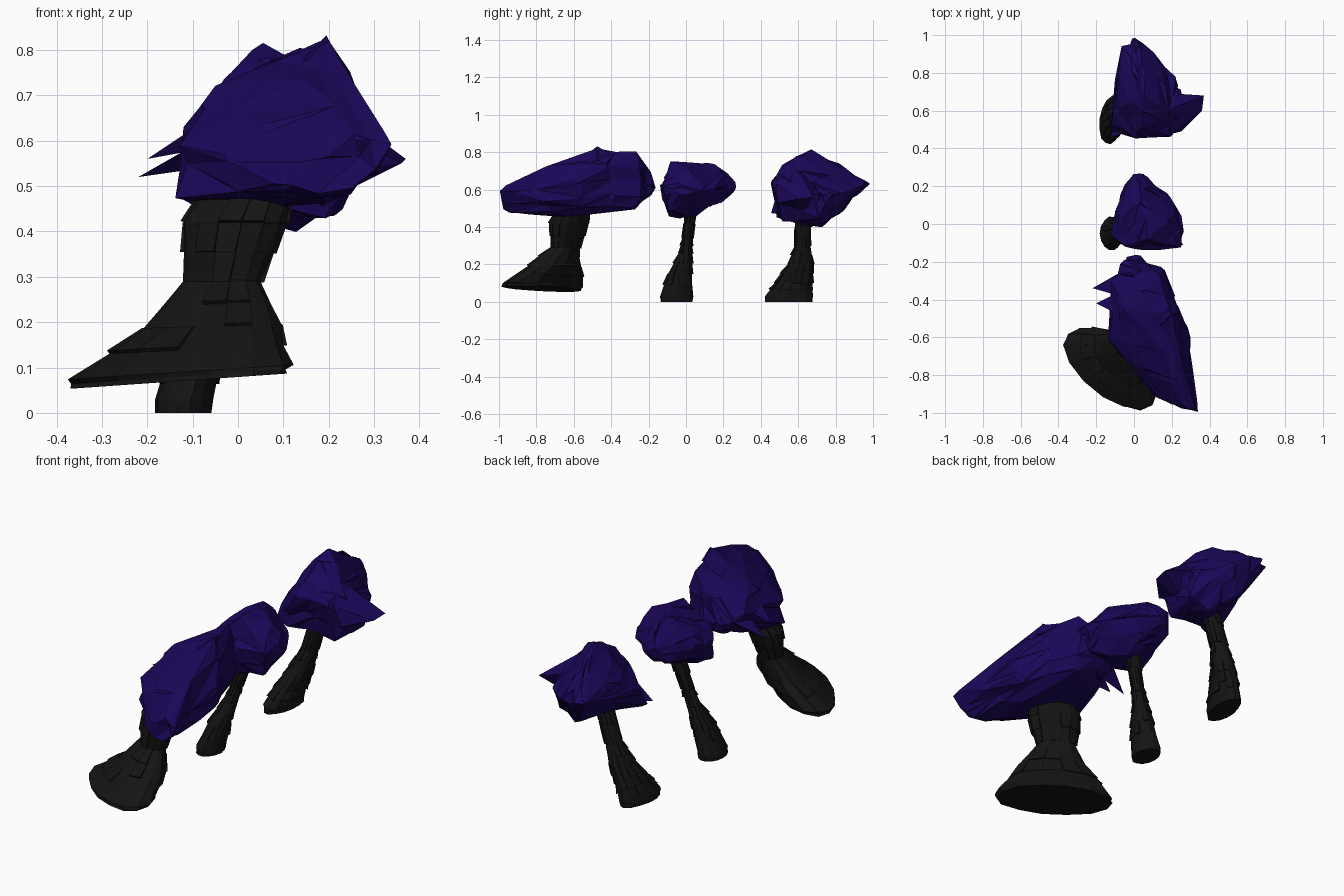
import bpy, bmesh, math, random
from mathutils import Vector

if "Cube" in bpy.data.objects:
    bpy.data.objects.remove(bpy.data.objects["Cube"])

random.seed(11)


def material(name, rgb):
    m = bpy.data.materials.new(name)
    m.diffuse_color = (*rgb, 1)
    m.use_nodes = True
    m.node_tree.nodes["Principled BSDF"].inputs["Base Color"].default_value = m.diffuse_color
    return m


LEAF = material("leaf_purple", (0.011, 0.002, 0.10))
BARK = material("bark_black", (0.007, 0.007, 0.007))


def finish(bm, name, mat):
    me = bpy.data.meshes.new(name)
    bm.to_mesh(me)
    bm.free()
    me.materials.append(mat)
    bpy.context.collection.objects.link(bpy.data.objects.new(name, me))


def trunk(name, sections, rot=0, tilt=0, sides=14):
    """Loft elliptical sections (z, cx, cy, rx, ry), then raise random bark plates."""
    levels = []
    for a, b in zip(sections, sections[1:]):
        levels += [a, tuple((p + q) / 2 for p, q in zip(a, b))]
    levels.append(sections[-1])
    bm = bmesh.new()
    c, s = math.cos(math.radians(rot)), math.sin(math.radians(rot))
    rings = []
    for z, cx, cy, rx, ry in levels:
        ring = []
        slope = tilt * max(0, 1 - (z - sections[0][0]) / 0.25)
        for i in range(sides):
            t = 2 * math.pi * i / sides
            r = random.uniform(0.96, 1.03)
            u, v = rx * r * math.cos(t), ry * r * math.sin(t)
            dx, dy = u * c - v * s, u * s + v * c
            ring.append(bm.verts.new((cx + dx, cy + dy, z + slope * dx)))
        rings.append(ring)
    side_faces = []
    for lo, hi in zip(rings, rings[1:]):
        for i in range(sides):
            j = (i + 1) % sides
            side_faces.append(bm.faces.new((lo[i], lo[j], hi[j], hi[i])))
    bm.faces.new(rings[0][::-1])
    bm.faces.new(rings[-1])
    bm.normal_update()
    # bark plates, loose at the lower edge
    for f in random.sample(side_faces[3 * sides:], int(len(side_faces) * 0.3)):
        n = f.normal.copy()
        new = bmesh.ops.extrude_discrete_faces(bm, faces=[f])["faces"][0]
        zmid = new.calc_center_median().z
        for v in new.verts:
            v.co += n * (0.009 if v.co.z < zmid else 0.003)
    finish(bm, name, BARK)


def hull_bm(points):
    bm = bmesh.new()
    for p in points:
        bm.verts.new(p)
    bmesh.ops.convex_hull(bm, input=bm.verts[:])
    bmesh.ops.delete(bm, geom=[v for v in bm.verts if not v.link_faces], context='VERTS')
    return bm


def canopy(name, points, lobes=(), rough=0.015):
    """Hull around key corner points, crumpled into folds, plus pointed lobes."""
    bm = hull_bm(points)
    corners = set(bm.verts)
    bmesh.ops.subdivide_edges(bm, edges=bm.edges[:], cuts=1, use_grid_fill=True)
    bmesh.ops.triangulate(bm, faces=bm.faces[:])
    bm.normal_update()
    for v in bm.verts:
        if v not in corners:
            v.co += v.normal * random.uniform(-rough, 0.6 * rough)
            v.co += Vector([random.uniform(-rough, rough) for _ in range(3)])
    # leaf folds: a raised point leaning towards one corner of a facet
    for f in random.sample(bm.faces[:], len(bm.faces) // 2):
        n, mid = f.normal.copy(), f.calc_center_median()
        lean = random.choice(f.verts[:]).co.copy()
        v = bmesh.ops.poke(bm, faces=[f])["verts"][0]
        v.co = mid.lerp(lean, 0.6) + n * random.uniform(0.001, 0.8 * rough)
    bmesh.ops.recalc_face_normals(bm, faces=bm.faces[:])
    # pointed lobes
    for lobe in lobes:
        part = hull_bm(lobe)
        me = bpy.data.meshes.new("lobe")
        part.to_mesh(me)
        part.free()
        bm.from_mesh(me)
        bpy.data.meshes.remove(me)
    finish(bm, name, LEAF)


# front tree: wide flared trunk, long swept canopy
trunk("front_trunk", [
    (0.070, -0.13, -0.77, 0.29, 0.138), (0.09, -0.125, -0.767, 0.295, 0.142),
    (0.19, -0.06, -0.705, 0.18, 0.11), (0.29, -0.035, -0.645, 0.10, 0.058),
    (0.42, -0.01, -0.625, 0.13, 0.085), (0.52, 0.035, -0.60, 0.11, 0.075)],
    rot=-40, tilt=0.07)
canopy("front_canopy", [
    (.34, -1, .59), (.26, -.97, .50), (.25, -.97, .63), (.12, -.92, .49),
    (.20, -.90, .462), (.16, -.69, .735), (.19, -.47, .82), (.14, -.27, .80),
    (.29, -.58, .64), (.15, -.24, .65), (0, -.158, .62), (-.07, -.20, .60),
    (-.12, -.30, .62), (-.12, -.60, .60), (-.12, -.62, .475), (-.05, -.22, .54),
    (.15, -.28, .50), (.27, -.55, .50), (-.05, -.40, .47), (-.04, -.45, .73)],
    [[(-.22, -.34, .52), (-.08, -.26, .60), (-.08, -.38, .60), (-.08, -.32, .54)],
     [(-.20, -.42, .56), (-.08, -.36, .63), (-.08, -.48, .64), (-.09, -.44, .58)],
     [(.195, -.475, .832), (.15, -.40, .79), (.24, -.47, .75), (.14, -.54, .78)]])

# middle tree: slim leaning trunk, rounded canopy
trunk("middle_trunk", [
    (0.0, -0.12, -0.05, 0.06, 0.086), (0.03, -0.118, -0.05, 0.062, 0.089),
    (0.15, -0.08, -0.033, 0.050, 0.066), (0.26, -0.042, -0.003, 0.038, 0.034),
    (0.34, -0.015, 0.008, 0.028, 0.025), (0.50, 0.035, 0.028, 0.038, 0.036)])
canopy("middle_canopy", [
    (0, .28, .64), (.05, .27, .60), (-.06, .20, .56), (-.10, .06, .60),
    (-.12, -.05, .60), (-.11, -.08, .50), (-.05, -.12, .66), (.04, -.145, .60),
    (.24, -.13, .63), (.20, -.10, .48), (.26, -.03, .58), (.24, .09, .60),
    (.12, .20, .62), (.05, .20, .71), (.03, .12, .745), (.08, -.07, .74),
    (.18, .02, .71), (-.04, .04, .69), (.05, -.10, .455), (.08, .06, .455),
    (.05, .18, .53), (-.05, -.02, .46)],
    [[(.26, -.11, .57), (.22, -.13, .62), (.20, -.02, .60), (.20, -.08, .52)]],
    rough=0.011)

# back tree: flattened flared trunk, canopy with a broad lobe to the right
trunk("back_trunk", [
    (0.0, -0.122, 0.55, 0.058, 0.127), (0.03, -0.12, 0.552, 0.062, 0.130),
    (0.10, -0.10, 0.575, 0.058, 0.103), (0.20, -0.06, 0.612, 0.052, 0.068),
    (0.30, -0.025, 0.625, 0.042, 0.041), (0.50, 0.04, 0.625, 0.046, 0.046)], rot=-8)
canopy("back_canopy", [
    (0, .99, .63), (-.06, .94, .62), (.06, .96, .64), (-.10, .70, .60),
    (-.12, .58, .58), (-.12, .49, .48), (0, .46, .64), (.20, .47, .62),
    (.27, .52, .54), (.24, .70, .58), (.22, .76, .58), (.12, .92, .60),
    (.06, .66, .815), (.03, .83, .74), (.05, .52, .74), (.20, .58, .72),
    (-.06, .62, .69), (.20, .52, .43), (.12, .72, .415), (0, .50, .45),
    (.02, .82, .47), (.22, .70, .46)],
    [[(.36, .60, .55), (.37, .68, .56), (.22, .69, .61), (.25, .49, .53),
      (.21, .48, .63), (.17, .60, .71), (.20, .62, .47)],
     [(-.13, .455, .475), (-.06, .48, .56), (-.08, .56, .50), (-.03, .49, .47)]],
    rough=0.011)
